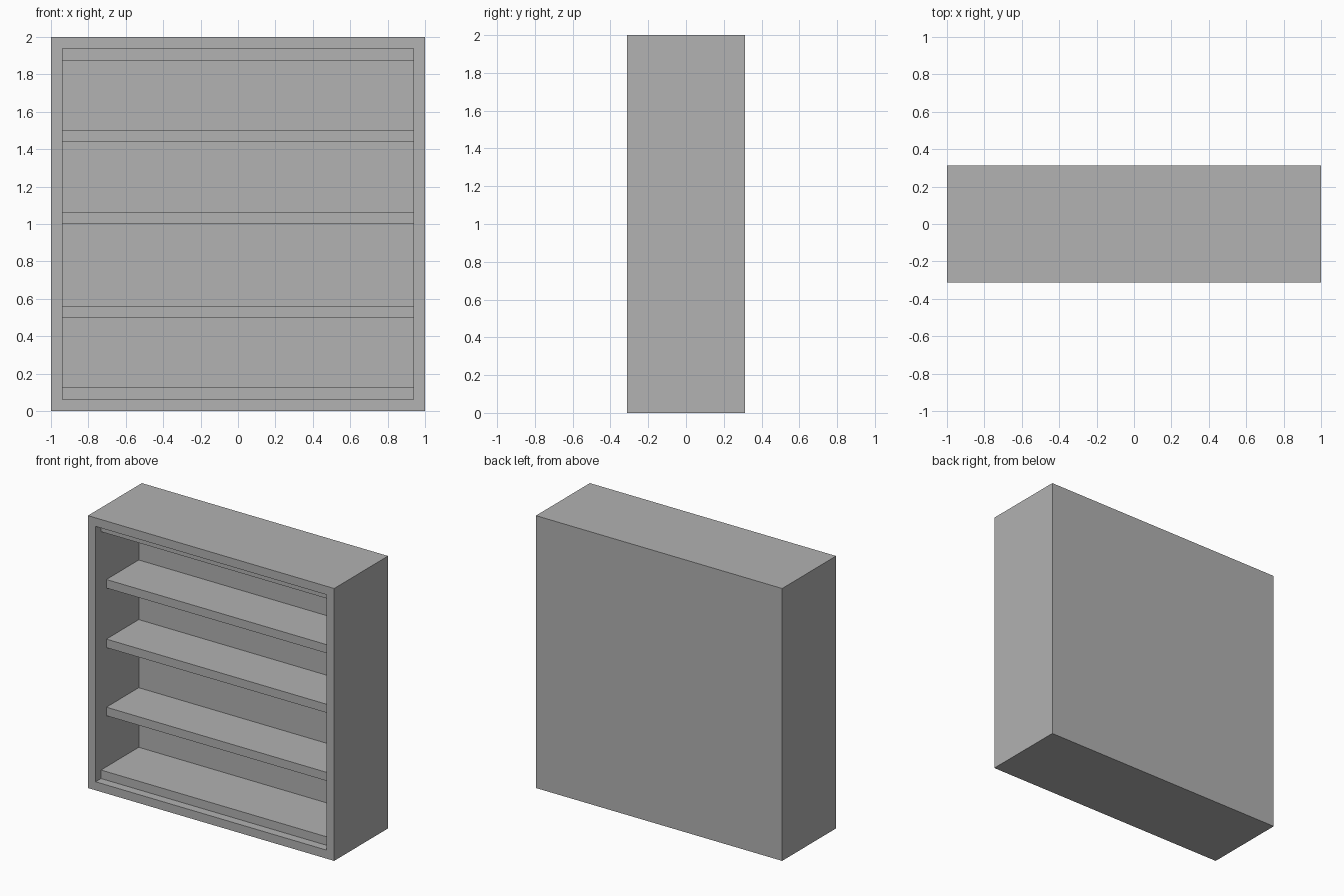
import bpy
import bmesh
from mathutils import Vector

cube = bpy.data.objects.get("Cube")
if cube:
    bpy.data.objects.remove(cube, do_unlink=True)

U = 1 / 16                      # board thickness
WIDTH, DEPTH, HEIGHT = 2.0, 10 * U, 2.0
FRONT = -DEPTH / 2
BACK_WALL = FRONT + 8 * U       # inner face of the back

grey = bpy.data.materials.new("plain grey")
grey.use_nodes = True
colour = (0.445, 0.445, 0.445, 1)
grey.diffuse_color = colour
grey.node_tree.nodes["Principled BSDF"].inputs["Base Color"].default_value = colour


def box(bm, low, high):
    """Add a box spanning two opposite corners."""
    low, high = Vector(low), Vector(high)
    verts = bmesh.ops.create_cube(bm, size=1)["verts"]
    bmesh.ops.scale(bm, vec=high - low, verts=verts)
    bmesh.ops.translate(bm, vec=(low + high) / 2, verts=verts)


def finish(bm, name):
    bmesh.ops.recalc_face_normals(bm, faces=bm.faces)
    mesh = bpy.data.meshes.new(name)
    bm.to_mesh(mesh)
    bm.free()
    mesh.materials.append(grey)
    obj = bpy.data.objects.new(name, mesh)
    bpy.context.collection.objects.link(obj)
    return obj


# Cabinet shell: a box with its front face inset and pushed back
bm = bmesh.new()
box(bm, (-WIDTH / 2, FRONT, 0), (WIDTH / 2, -FRONT, HEIGHT))
front = min(bm.faces, key=lambda f: f.calc_center_median().y)
bmesh.ops.inset_region(bm, faces=[front], thickness=U, use_even_offset=True)
pushed = bmesh.ops.extrude_face_region(bm, geom=[front])["geom"]
if front.is_valid:
    bmesh.ops.delete(bm, geom=[front], context="FACES_ONLY")
moved = [v for v in pushed if isinstance(v, bmesh.types.BMVert)]
bmesh.ops.translate(bm, vec=(0, BACK_WALL - FRONT, 0), verts=moved)
finish(bm, "cabinet_shell")

# Boards: name, underside height, setback from the front
boards = [
    ("bottom_board", U, U),
    ("lower_shelf", 8 * U, 2 * U),
    ("middle_shelf", 16 * U, 2 * U),
    ("upper_shelf", 23 * U, 2 * U),
    ("top_board", 30 * U, U),
]
inner = WIDTH / 2 - U
for name, z, setback in boards:
    bm = bmesh.new()
    box(bm, (-inner, FRONT + setback, z), (inner, BACK_WALL, z + U))
    finish(bm, name)
